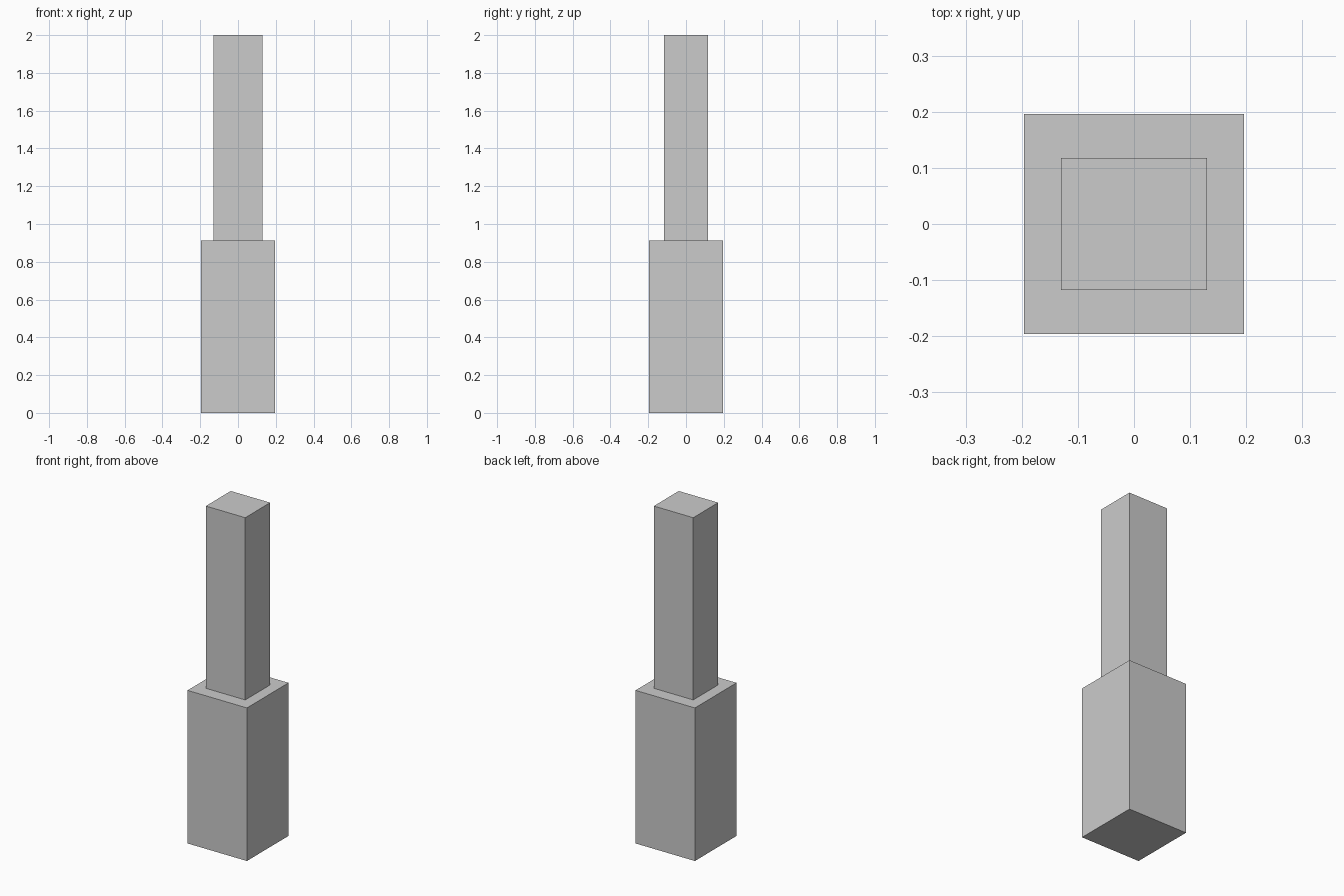
import bpy

if "Cube" in bpy.data.objects:
    bpy.data.objects.remove(bpy.data.objects["Cube"])


def box(name, width, depth, z0, z1):
    """Box centred on x = y = 0, spanning z0 to z1."""
    bpy.ops.mesh.primitive_cube_add(size=1, location=(0, 0, (z0 + z1) / 2))
    obj = bpy.context.object
    obj.name = name
    obj.scale = (width, depth, z1 - z0)
    bpy.ops.object.transform_apply(location=False, rotation=False, scale=True)
    return obj


# Wide lower block
box("lower_block", 0.392, 0.392, 0.0, 0.913)
# Slim upper post
box("upper_post", 0.26, 0.235, 0.913, 2.0)
